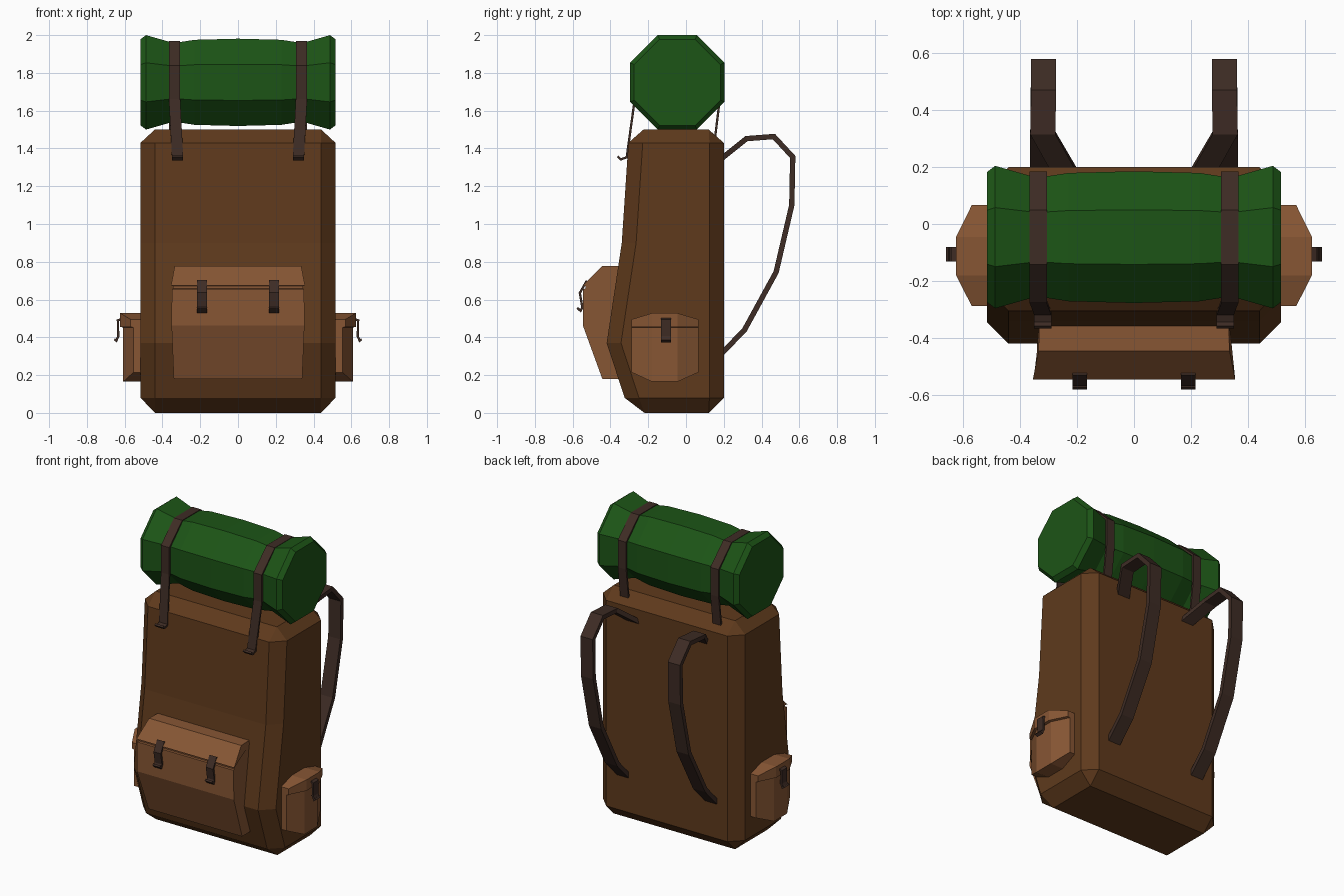
import bpy, bmesh, math
from mathutils import Vector

if "Cube" in bpy.data.objects:
    bpy.data.objects.remove(bpy.data.objects["Cube"])


def material(name, rgb):
    m = bpy.data.materials.new(name)
    m.diffuse_color = (*rgb, 1)
    m.use_nodes = True
    m.node_tree.nodes["Principled BSDF"].inputs["Base Color"].default_value = m.diffuse_color
    return m


BROWN = material("brown_canvas", (0.114, 0.042, 0.0116))
TAN = material("tan_canvas", (0.242, 0.093, 0.034))
GREEN = material("green_cloth", (0.0116, 0.089, 0.008))
LEATHER = material("dark_leather", (0.048, 0.025, 0.018))


def loft(name, rings, mat, mirror=False):
    """Skin a series of equal-length rings and cap both ends."""
    bm = bmesh.new()
    loops = [[bm.verts.new(p) for p in ring] for ring in rings]
    n = len(loops[0])
    for a, b in zip(loops, loops[1:]):
        for i in range(n):
            j = (i + 1) % n
            bm.faces.new((a[i], a[j], b[j], b[i]))
    bm.faces.new(loops[0])
    bm.faces.new(loops[-1])
    bmesh.ops.remove_doubles(bm, verts=bm.verts, dist=0.0005)
    bmesh.ops.recalc_face_normals(bm, faces=bm.faces)
    mesh = bpy.data.meshes.new(name)
    bm.to_mesh(mesh)
    bm.free()
    mesh.materials.append(mat)
    obj = bpy.data.objects.new(name, mesh)
    bpy.context.collection.objects.link(obj)
    if mirror:
        obj.modifiers.new("Mirror", 'MIRROR').use_mirror_merge = False
    return obj


def strap(name, path, across, width, thick):
    """Flat mitred band along a path, mirrored to the other side."""
    pts = [Vector(p) for p in path]
    w = Vector(across)
    rings = []
    for i, p in enumerate(pts):
        d0 = pts[max(i, 1)] - pts[max(i, 1) - 1]
        k = min(i + 1, len(pts) - 1)
        d1 = pts[k] - pts[k - 1]
        n0, n1 = d0.cross(w).normalized(), d1.cross(w).normalized()
        n = (n0 + n1).normalized()
        n *= thick / 2 / max(n.dot(n0), 0.5)
        h = w * width / 2
        rings.append([p - h - n, p + h - n, p + h + n, p - h + n])
    return loft(name, rings, LEATHER, True)


# Main bag: chamfered levels (z, half width, front, back, corner cut)
def level(z, w, f, b, c):
    return [(-w + c, f, z), (w - c, f, z), (w, f + c, z), (w, b - c, z),
            (w - c, b, z), (-w + c, b, z), (-w, b - c, z), (-w, f + c, z)]


loft("bag_body", [level(*l) for l in (
    (0, 0.44, -0.22, 0.12, 0), (0.08, 0.516, -0.325, 0.2, 0.076),
    (0.37, 0.516, -0.42, 0.2, 0.076), (0.9, 0.516, -0.34, 0.2, 0.076),
    (1.43, 0.516, -0.305, 0.2, 0.076), (1.5, 0.44, -0.225, 0.12, 0))], BROWN)

# Bedroll: octagonal roll, pinched where the straps hold it
CY, CZ = -0.046, 1.75
OCT = [math.radians(22.5 + 45 * k) for k in range(8)]
half = [(0.516, 0.228), (0.487, 0.25), (0.34, 0.208), (0.23, 0.225), (0, 0.231)]
stations = half + [(-x, r) for x, r in half[-2::-1]]
K = 1 / math.cos(math.radians(22.5))
loft("bedroll", [[(x, CY + r * K * math.cos(a), CZ + r * K * math.sin(a)) for a in OCT]
                 for x, r in stations], GREEN)

# Bedroll straps: hooked front end, over the roll, down to the bag top
over = [(0.336, CY - 0.225 * K * math.cos(a), CZ + 0.212 * K * math.sin(a))
        for a in [math.radians(-22.5 + 45 * k) for k in range(6)]]
strap("bedroll_strap",
      [(0.32, -0.362, 1.358), (0.32, -0.345, 1.342), (0.32, -0.314, 1.353)]
      + over + [(0.336, 0.153, 1.45)], (1, 0, 0), 0.06, 0.012)

# Shoulder straps
strap("shoulder_strap",
      [(0.24, 0.18, 1.34), (0.32, 0.32, 1.452), (0.317, 0.465, 1.463), (0.317, 0.565, 1.355),
       (0.317, 0.56, 1.1), (0.318, 0.477, 0.745), (0.32, 0.31, 0.44), (0.32, 0.18, 0.305)],
      (1, 0, 0), 0.088, 0.028)

# Front pocket: side profile (half width, y, z) with a groove under the flap
pocket = [(0.34, -0.3, 0.18), (0.34, -0.443, 0.18), (0.352, -0.546, 0.463),
          (0.35, -0.546, 0.656), (0.345, -0.532, 0.658), (0.345, -0.532, 0.672),
          (0.355, -0.546, 0.674), (0.335, -0.445, 0.777), (0.33, -0.3, 0.777)]
loft("front_pocket", [[(s * w, y, z) for w, y, z in pocket] for s in (-1, 1)], TAN)

# Front pocket buckles
strap("front_buckle",
      [(0.19, -0.525, 0.7), (0.19, -0.562, 0.635), (0.19, -0.549, 0.56),
       (0.19, -0.558, 0.54), (0.19, -0.576, 0.556)], (1, 0, 0), 0.052, 0.012)


# Side pockets: columns (y, outer x, bottom, top) with an overhanging lid
def column(y, x, zb, zt):
    return [(0.48, y, zb), (x, y, zb), (x, y, 0.452), (x + 0.016, y, 0.456),
            (x + 0.016, y, zt), (0.48, y, zt)]


loft("side_pocket", [column(*c) for c in (
    (-0.288, 0.553, 0.215, 0.495), (-0.18, 0.608, 0.165, 0.528),
    (-0.045, 0.608, 0.165, 0.528), (0.066, 0.553, 0.215, 0.495))], TAN, True)

# Side pocket buckles
strap("side_buckle",
      [(0.61, -0.106, 0.5), (0.636, -0.106, 0.49), (0.634, -0.106, 0.405),
       (0.644, -0.106, 0.382), (0.655, -0.106, 0.39)], (0, 1, 0), 0.052, 0.012)
